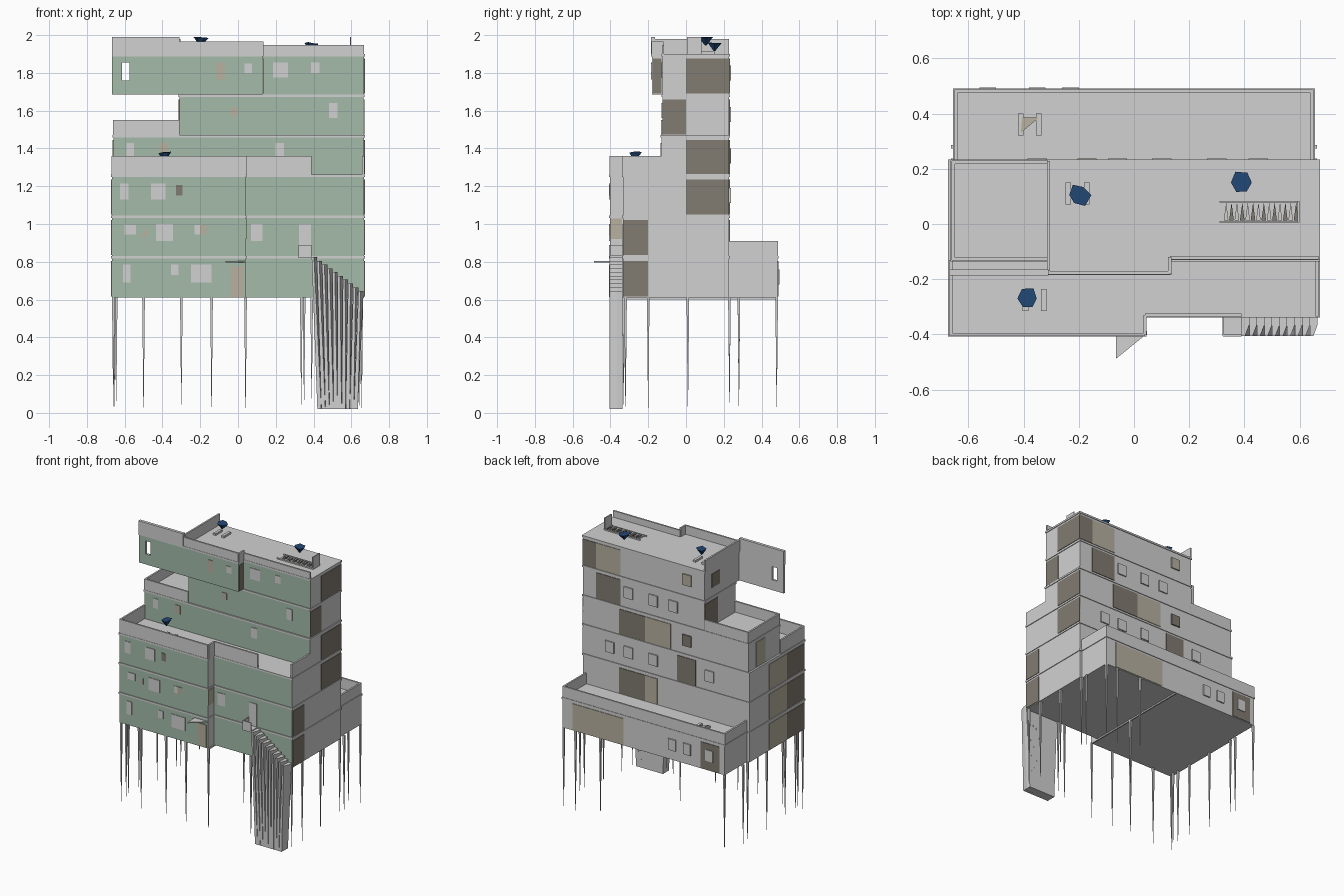
import bpy, bmesh, math, random
from mathutils import Vector

random.seed(4)
cube = bpy.data.objects.get("Cube")
if cube:
    bpy.data.objects.remove(cube, do_unlink=True)


def material(name, r, g, b):
    m = bpy.data.materials.new(name)
    m.use_nodes = True
    m.diffuse_color = (r, g, b, 1)
    m.node_tree.nodes["Principled BSDF"].inputs["Base Color"].default_value = (r, g, b, 1)
    return m


GRAY = material("light concrete", .64, .64, .64)
GREEN = material("pale green", .37, .50, .40)
TAUPE = material("dark taupe", .22, .20, .165)
BEIGE = material("warm beige", .48, .44, .35)
BLUE = material("deep blue", .016, .065, .18)


def finish(name, bm, mats):
    mesh = bpy.data.meshes.new(name)
    bmesh.ops.recalc_face_normals(bm, faces=bm.faces)
    bm.normal_update()
    if len(mats) > 1:   # second material goes on the street side
        for f in bm.faces:
            f.material_index = int(f.normal.y < -.9)
    bm.to_mesh(mesh)
    bm.free()
    for m in mats:
        mesh.materials.append(m)
    ob = bpy.data.objects.new(name, mesh)
    bpy.context.collection.objects.link(ob)
    return ob


def box(name, x, y, z, *mats):
    bm = bmesh.new()
    bmesh.ops.create_cube(bm, size=1)
    for v in bm.verts:
        v.co = Vector([(a + b) / 2 + c * (b - a) for c, (a, b) in zip(v.co, (x, y, z))])
    return finish(name, bm, mats or (GRAY,))


def prism(name, bottom, top, mat):
    # Solid between two rings of points
    bm = bmesh.new()
    lo, hi = ([bm.verts.new(p) for p in ring] for ring in (bottom, top))
    bm.faces.new(lo)
    bm.faces.new(hi)
    n = len(lo)
    for i in range(n):
        j = (i + 1) % n
        bm.faces.new((lo[i], lo[j], hi[j], hi[i]))
    return finish(name, bm, (mat,))


FLOOR = [.61, .83, 1.045, 1.26, 1.47, 1.685, 1.90]
W, B, T = .668, .228, .004   # half width, back wall, plate thickness
SPLIT, STEP, SIDE = .04, .13, -.31

# Storeys: floor index, x range, y range
storeys = []
for i in range(3):
    storeys += [(i, (-W, SPLIT), (-.403, B)), (i, (SPLIT, W), (-.333, B))]
storeys += [(0, (-.65, .65), (B, .485)), (3, (-.66, W), (-.13, B)), (4, (SIDE, .665), (-.125, B)),
            (5, (SIDE, STEP), (-.18, B)), (5, (STEP, W), (-.125, B))]
for i, x, y in storeys:
    z0, z1 = FLOOR[i], FLOOR[i + 1]
    box("storey_%d" % (i + 1), x, y, (z0, z1), GRAY, GREEN)
    # Projecting floor slab edge
    box("slab_edge", (x[0] - .005, x[1] + .005), (y[0] - .005, y[1] + .005), (z1 - .012, z1 + .001))

# Free-standing front wall at the top, with an open window
wall_y = (-.18, -.165)
for x, z in (((-W, -.615), (1.685, 1.9)), ((-.575, SIDE), (1.685, 1.9)),
             ((-.615, -.575), (1.685, 1.76)), ((-.615, -.575), (1.855, 1.9))):
    box("screen_wall", x, wall_y, z, GRAY, GREEN)
box("screen_wall_cap", (-W, SIDE), (-.186, -.165), (1.888, 1.99))


def parapet(x, y, z0, h):
    # One of x, y is a single coordinate that becomes a thin wall
    thin = lambda a: a if isinstance(a, tuple) else (a - .006, a + .006)
    box("parapet", thin(x), thin(y), (z0, z0 + h))


parapet((SIDE, STEP), -.177, 1.9, .065)
parapet(STEP, (-.18, -.12), 1.9, .065)
parapet((STEP, W), -.122, 1.9, .048)
parapet(SIDE, (-.17, B), 1.9, .08)
parapet((-.66, SIDE), -.127, 1.47, .08)
parapet((-.66, SIDE), B - .004, 1.47, .08)
parapet(-.655, (-.13, B), 1.47, .08)
parapet((-W, SPLIT), -.4, 1.26, .1)
parapet((SPLIT, .39), -.33, 1.26, .1)
parapet(SPLIT, (-.4, -.33), 1.26, .1)
for s in (-1, 1):
    parapet(s * .663, (-.4 if s < 0 else -.335, -.13), 1.26, .1)
    parapet(s * .645, (B, .485), .83, .08)
parapet((-.65, .65), .481, .83, .08)


def front_wall(i, x):
    if i < 3:
        return -.403 if x < SPLIT else -.333
    return (-.13, -.125, -.18 if x < STEP else -.125)[i - 3]


# Front windows and doors: floor, x centre, z centre, width, height
windows = {
    GRAY: [(0, -.59, .737, .04, .095), (0, -.335, .757, .04, .055), (0, -.195, .737, .11, .095),
           (1, -.57, .97, .06, .05), (1, -.39, .955, .09, .09), (1, -.215, .97, .03, .05),
           (1, .1, .955, .06, .09), (1, .355, .915, .062, .165),
           (2, -.602, 1.172, .045, .085), (2, -.422, 1.172, .075, .085),
           (3, -.57, 1.395, .04, .07), (3, .222, 1.392, .045, .075), (4, .503, 1.6, .045, .08),
           (5, .055, 1.825, .04, .05), (5, .225, 1.815, .08, .08), (5, .408, 1.828, .045, .055)],
    BEIGE: [(0, -.005, .695, .07, .165), (1, -.183, .97, .035, .05), (3, -.393, 1.4, .045, .06),
            (4, -.02, 1.595, .04, .045), (5, -.092, 1.81, .045, .09)],
    TAUPE: [(2, -.312, 1.178, .035, .055)],
}
for mat, rows in windows.items():
    for i, x, z, w, h in rows:
        y = front_wall(i, x)
        box("front_window", (x - w / 2, x + w / 2), (y - T, y + T), (z - h / 2, z + h / 2), mat)
tri = [(-.515, .935), (-.475, .935), (-.478, .98)]
prism("corner_window", [(x, -.407, z) for x, z in tri], [(x, -.4, z) for x, z in tri], BEIGE)


def side_panel(i, x, y0, y1, mat):
    box("side_panel", (x - T, x + T), (y0, y1), (FLOOR[i] + .005, FLOOR[i + 1] - .025), mat)


# Coloured cladding on the right-hand and left-hand walls
for i, x, y0, y1 in ((0, W, -.33, -.2), (1, W, -.33, -.2), (2, W, 0, B), (3, W, 0, B),
                     (4, .665, -.125, 0), (5, W, 0, B), (5, STEP, -.175, -.13)):
    side_panel(i, x, y0, y1, TAUPE)
box("porch_window", (SPLIT - T, SPLIT + T), (-.4, -.34), (.92, 1.03), BEIGE)
for i in range(3):
    side_panel(i, -W, -.4, -.2, TAUPE)
    side_panel(i, -W, -.2, 0, BEIGE)
side_panel(3, -.66, .04, .14, BEIGE)
side_panel(4, SIDE, .08, B, TAUPE)
box("side_window", (SIDE - T, SIDE + T), (.06, .15), (1.75, 1.85), TAUPE)

# Coloured cladding on the back
for i, x0, x1, mat in ((5, .56, W, TAUPE), (5, .365, .56, BEIGE), (4, .365, .56, TAUPE),
                       (3, .165, .375, TAUPE), (3, -.04, .165, BEIGE), (2, -.24, -.09, TAUPE),
                       (1, .165, .375, TAUPE), (1, .07, .165, BEIGE),
                       (0, .37, .57, BEIGE), (0, .16, .37, BEIGE), (0, -.61, -.46, TAUPE)):
    y = .485 if i == 0 else B
    box("back_panel", (x0, x1), (y - T, y + T), (FLOOR[i] + .005, FLOOR[i + 1] - .025), mat)
for x, z, mat in ((-.17, 1.8, BEIGE), (.3, 1.58, GRAY), (.1, 1.58, GRAY), (-.06, 1.58, GRAY), (-.17, 1.36, TAUPE),
                  (.45, 1.15, GRAY), (.3, 1.15, GRAY), (.1, 1.15, GRAY), (-.35, 1.15, GRAY)):
    box("back_window", (x - .035, x + .035), (B, B + .009), (z - .04, z + .04), mat)
for x in (-.23, -.35, -.53):
    box("back_window", (x - .03, x + .03), (.485, .494), (.68, .76))

# Entrance canopy, landing and joint beam under the floor
tri = [(.04, -.403), (-.065, -.403), (-.065, -.488)]
prism("door_canopy", [(x, y, .797) for x, y in tri], [(x, y, .805) for x, y in tri], GRAY)
box("landing", (.32, .39), (-.405, -.333), (.82, .832))
box("landing_rail", (.322, .39), (-.407, -.4), (.83, .89))
box("landing_rail_side", (.32, .326), (-.405, -.333), (.83, .89))
box("joint_beam", (.035, .045), (-.4, .48), (.6, .612))

# Outside stair: tall columns that gather towards the ground
steps = 10
for k in range(steps):
    def ring(x0, x1, fill, z):
        w = (x1 - x0) / steps
        a = x0 + k * w
        return [(a, -.405, z), (a + w * fill, -.405, z), (a + w, -.365, z), (a + w, -.335, z), (a, -.335, z)]
    prism("stair_column", ring(.42, .635, .97, .02), ring(.39, .665, .45, .825 - .02 * k), GRAY)

# Thin tapering stilts
stilts = [(x, -.395) for x in (-.66, -.5, -.3, -.14, .04)] + [(.335, -.33), (.39, -.33)]
stilts += [(s * .655, y) for s in (-1, 1) for y in (-.32, -.2, .01, .23, .28)]
stilts += [(x, .48) for x in (-.645, .35, .55, .645)] + [(.04, .01), (-.645, -.36)]
for x, y in stilts:
    end = random.uniform(.02, .08)
    rings = [[(x + r * a, y + r * b, z) for a, b in ((-1, -1), (1, -1), (1, 1), (-1, 1))]
             for r, z in ((.001, end), (.007, .61))]
    prism("stilt", *rings, GRAY)

# Open blue parasols above pairs of low benches
for x, y, top in ((-.2, .105, 1.995), (.39, .15, 1.965), (-.385, -.27, 1.385)):
    rim = [(x + r * math.cos(a), y + r * math.sin(a), top - random.uniform(0, .012))
           for r, a in ((random.uniform(.032, .048), k * math.tau / 6) for k in range(6))]
    tip = [(x + .1 * (p[0] - x), y + .1 * (p[1] - y), top - .05) for p in rim]
    prism("parasol", tip, rim, BLUE)
for x, y, z in ((-.205, .11, 1.9), (-.36, -.275, 1.26), (-.378, .36, .83)):
    for s in (-1, 1):
        box("bench", (x + s * .033 - .01, x + s * .033 + .01), (y - .04, y + .04), (z, z + .015))
tri = [(-.41, .33), (-.345, .385), (-.405, .385)]
prism("podium_table", [(x, y, .845) for x, y in tri], [(x, y, .85) for x, y in tri], BEIGE)

# Roof stairwell with slanted treads and an end wall
for k in range(14):
    x = .325 + k * .0195
    prism("stairwell_tread", [(x, .012, 1.9), (x + .017, .012, 1.9), (x + .009, .078, 1.9)],
          [(x, .012, 1.908), (x + .017, .012, 1.908), (x + .009, .078, 1.908)], TAUPE if k % 2 else GRAY)
for y in (.008, .08):
    box("stairwell_curb", (.31, .6), (y - .003, y + .003), (1.9, 1.91))
box("stairwell_end", (.592, .599), (.005, .083), (1.9, 1.99))
